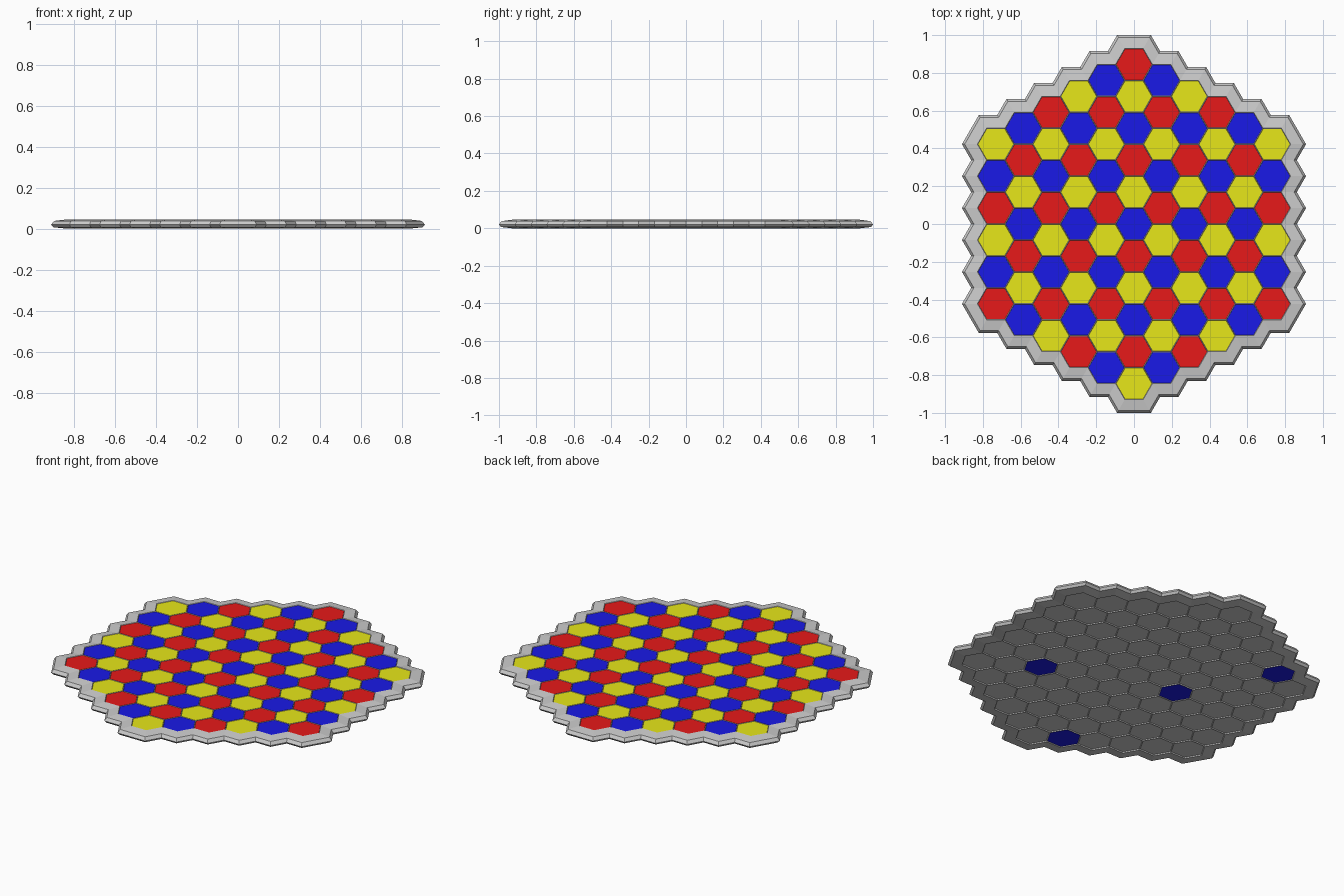
import bpy, bmesh
from math import sin, cos, pi, sqrt
from mathutils import Vector

if "Cube" in bpy.data.objects:
    bpy.data.objects.remove(bpy.data.objects["Cube"])

H = 0.169            # flat-to-flat cell height
R = H / sqrt(3)      # cell corner radius
TOP = 0.046
LINE = 0.003         # half width of the ridge between cells


def hexagon(x, y, r):
    return [(x + r * cos(i * pi / 3), y + r * sin(i * pi / 3)) for i in range(6)]


def finish(bm, name, colour=None):
    bmesh.ops.recalc_face_normals(bm, faces=bm.faces)
    me = bpy.data.meshes.new(name)
    bm.to_mesh(me)
    bm.free()
    ob = bpy.data.objects.new(name, me)
    bpy.context.collection.objects.link(ob)
    if colour:
        mat = bpy.data.materials.new(name)
        mat.diffuse_color = colour
        mat.use_nodes = True
        mat.node_tree.nodes["Principled BSDF"].inputs["Base Color"].default_value = mat.diffuse_color
        me.materials.append(mat)


# Cell layout: 11 columns, three repeating colours
cells = {}
for c in range(-5, 6):
    for i in range(11 - abs(c)):
        cells[c, i] = (c * 1.5 * R, (5 - abs(c) / 2 - i) * H, (i - abs(c)) % 3)


def add_grid(bm, z):
    return [bm.faces.new([bm.verts.new((px, py, z)) for px, py in hexagon(x, y, R)])
            for x, y, _ in cells.values()]


# Tray: honeycomb top, zigzag sloping rim, honeycomb underside
bm = bmesh.new()
add_grid(bm, TOP)
bmesh.ops.remove_doubles(bm, verts=bm.verts, dist=0.001)
following = {}
for e in bm.edges:
    if e.is_boundary:
        loop = e.link_loops[0]
        following[loop.vert] = loop.link_loop_next.vert
v = next(iter(following))
outline = []
for _ in range(len(following)):
    outline.append(v.co.xy.copy())
    v = following[v]
n = len(outline)


def offset_loop(d, z):
    ring = []
    for i, p in enumerate(outline):
        a = (p - outline[i - 1]).normalized()
        b = (outline[(i + 1) % n] - p).normalized()
        na, nb = Vector((a.y, -a.x)), Vector((b.y, -b.x))
        q = p + (na + nb) * d / (1 + na.dot(nb))
        ring.append(bm.verts.new((q.x, q.y, z)))
    return ring


profile = [(0, TOP), (0.058, 0.038), (0.0705, 0.020), (0.060, 0.007), (0, 0)]
rings = [offset_loop(d, z) for d, z in profile]
for r0, r1 in zip(rings, rings[1:]):
    for i in range(n):
        j = (i + 1) % n
        bm.faces.new((r0[i], r1[i], r1[j], r0[j]))
add_grid(bm, 0)
bmesh.ops.remove_doubles(bm, verts=bm.verts, dist=0.0005)
bmesh.ops.recalc_face_normals(bm, faces=bm.faces)
for z, depth in ((TOP, 0.005), (0, 0.006)):
    faces = [f for f in bm.faces if len(f.verts) == 6
             and abs(f.calc_center_median().z - z) < 0.001]
    bmesh.ops.inset_individual(bm, faces=faces, thickness=LINE, depth=-depth)
finish(bm, "tray")


def plates(name, keys, z0, z1, colour):
    bm = bmesh.new()
    for k in keys:
        pts = hexagon(*cells[k][:2], R - LINE / 0.866)
        lo = [bm.verts.new((x, y, z0)) for x, y in pts]
        hi = [bm.verts.new((x, y, z1)) for x, y in pts]
        bm.faces.new(lo[::-1])
        bm.faces.new(hi)
        for i in range(6):
            j = (i + 1) % 6
            bm.faces.new((lo[i], lo[j], hi[j], hi[i]))
    finish(bm, name, colour)


# Coloured cells on top
BLUE = (0.01, 0.01, 0.8, 1)
palette = [("red_cells", (0.8, 0.01, 0.01, 1)),
           ("yellow_cells", (0.8, 0.8, 0.01, 1)), ("blue_cells", BLUE)]
for index, (name, colour) in enumerate(palette):
    plates(name, [k for k in cells if cells[k][2] == index], TOP - 0.006, TOP - 0.002, colour)

# Four blue cells showing through the underside
plates("underside_blue_cells", [(3, 5), (-2, 4), (-4, 0), (-1, 9)], 0.004, 0.007, BLUE)
